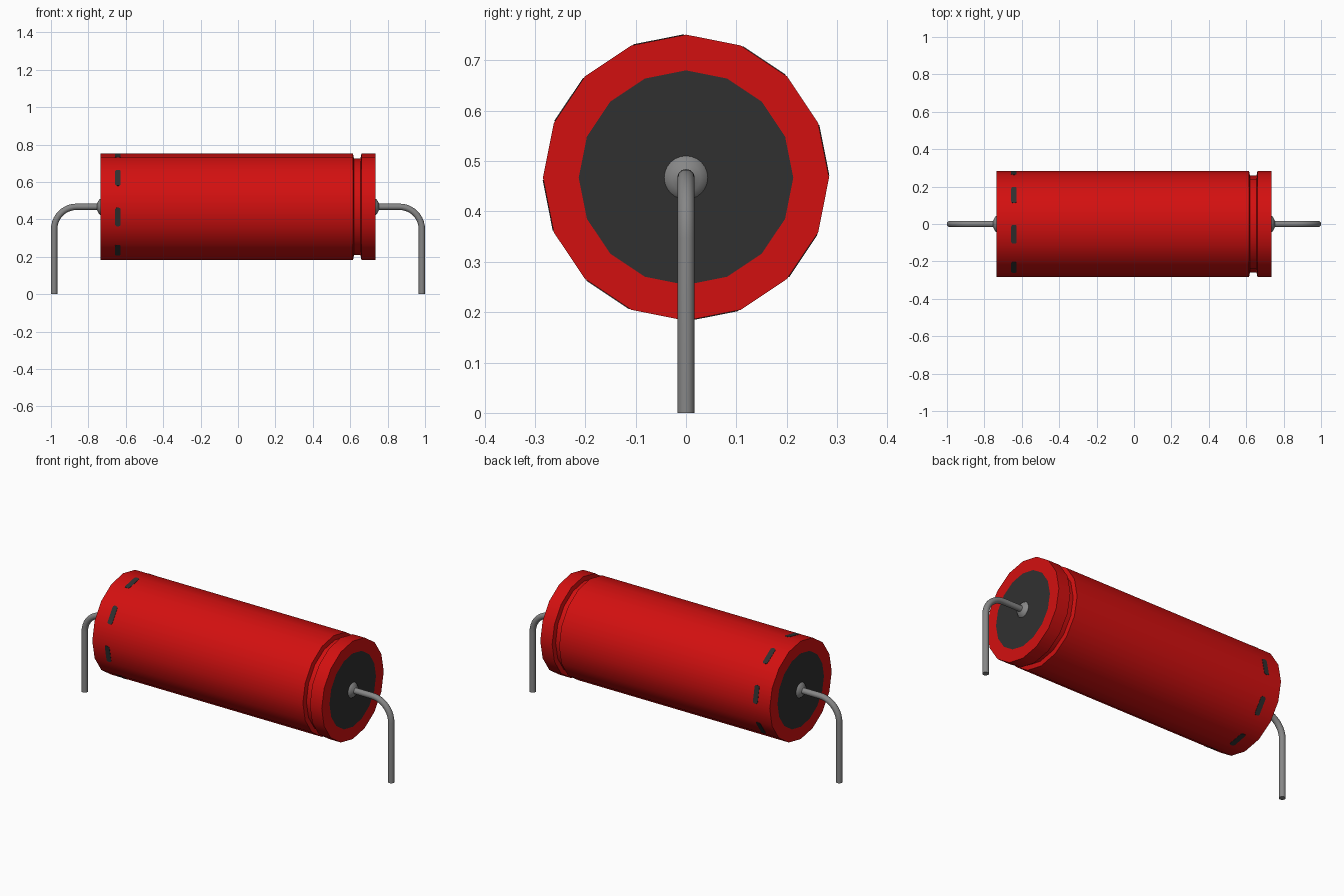
import bpy, bmesh, math
from mathutils import Matrix, Vector

if "Cube" in bpy.data.objects:
    bpy.data.objects.remove(bpy.data.objects["Cube"])

AXIS_Z = 0.467      # height of the can's axis
RADIUS = 0.284      # can radius
SIDES = 16


def material(name, rgb, rough=0.5):
    m = bpy.data.materials.new(name)
    m.use_nodes = True
    m.diffuse_color = (*rgb, 1)
    m.node_tree.nodes["Principled BSDF"].inputs["Base Color"].default_value = (*rgb, 1)
    return m


red = material("red_sleeve", (0.65, 0.005, 0.005))
dark = material("dark_grey", (0.030, 0.030, 0.030))
metal = material("grey_metal", (0.24, 0.24, 0.24))


def finish(name, bm, mats):
    bmesh.ops.recalc_face_normals(bm, faces=bm.faces)
    me = bpy.data.meshes.new(name)
    bm.to_mesh(me)
    bm.free()
    for m in mats:
        me.materials.append(m)
    ob = bpy.data.objects.new(name, me)
    bpy.context.collection.objects.link(ob)
    bpy.ops.object.select_all(action="DESELECT")
    ob.select_set(True)
    bpy.context.view_layer.objects.active = ob
    bpy.ops.object.shade_smooth_by_angle(angle=math.radians(35))
    return ob


def sweep(stations, sides, side=1):
    """Skin rings (x, z, pitch, radius) along a path in the xz plane, with capped ends."""
    bm = bmesh.new()
    rings = []
    for x, z, pitch, r in stations:
        ring = []
        for i in range(sides):
            a = 2 * math.pi * i / sides
            up = r * math.sin(a)
            ring.append(bm.verts.new((side * (x - up * math.sin(pitch)),
                                      r * math.cos(a),
                                      z + up * math.cos(pitch))))
        rings.append(ring)
    for a, b in zip(rings, rings[1:]):
        for i in range(sides):
            j = (i + 1) % sides
            bm.faces.new((a[i], a[j], b[j], b[i]))
    bm.faces.new(rings[0])
    bm.faces.new(rings[-1])
    return bm


# Can: lathe profile with a crimp groove near one end and dark end discs
profile = [(-0.736, 0.213), (-0.736, RADIUS), (0.615, RADIUS), (0.620, 0.259),
           (0.655, 0.259), (0.660, RADIUS), (0.736, RADIUS), (0.736, 0.213)]
bm = sweep([(x, AXIS_Z, 0, r) for x, r in profile], SIDES)
for f in bm.faces:
    if len(f.verts) == SIDES:
        f.material_index = 1
finish("can_body", bm, [red, dark])

# Leads: weld fillet, straight run, bend, then down to the board
BEND, WIRE_R, LEG_X, STEPS = 0.12, 0.017, 0.983, 10
path = [(0.735, AXIS_Z, 0, 0.044), (0.742, AXIS_Z, 0, 0.039),
        (0.748, AXIS_Z, 0, 0.029), (0.754, AXIS_Z, 0, WIRE_R)]
for k in range(STEPS + 1):
    t = math.pi / 2 * k / STEPS
    path.append((LEG_X - BEND + BEND * math.sin(t),
                 AXIS_Z - BEND + BEND * math.cos(t), -t, WIRE_R))
path.append((LEG_X, 0, -math.pi / 2, WIRE_R))
for name, side in (("left_lead", 1), ("right_lead", -1)):
    finish(name, sweep(path, 24, side), [metal])

# Polarity dashes: thin rounded plates on every second facet
HALF_W, HALF_L, CORNER = 0.015, 0.051, 0.011
apothem = RADIUS * math.cos(math.pi / SIDES)
bm = bmesh.new()
for k in range(SIDES // 2):
    angle = math.radians(11.25 + 45 * k)
    turn = Matrix.Translation((-0.642, 0, AXIS_Z)) @ Matrix.Rotation(angle, 4, "X")
    outline = []
    for q, (sx, sz) in enumerate(((1, 1), (-1, 1), (-1, -1), (1, -1))):
        for s in range(4):
            a = math.pi / 2 * (q + s / 3)
            p = Vector((sx * (HALF_W - CORNER) + CORNER * math.cos(a), -apothem + 0.002,
                        sz * (HALF_L - CORNER) + CORNER * math.sin(a)))
            outline.append(bm.verts.new(turn @ p))
    face = bm.faces.new(outline)
    new = bmesh.ops.extrude_face_region(bm, geom=[face])["geom"]
    outward = turn.to_3x3() @ Vector((0, -0.0035, 0))
    bmesh.ops.translate(bm, vec=outward,
                        verts=[v for v in new if isinstance(v, bmesh.types.BMVert)])
finish("polarity_dashes", bm, [dark])
